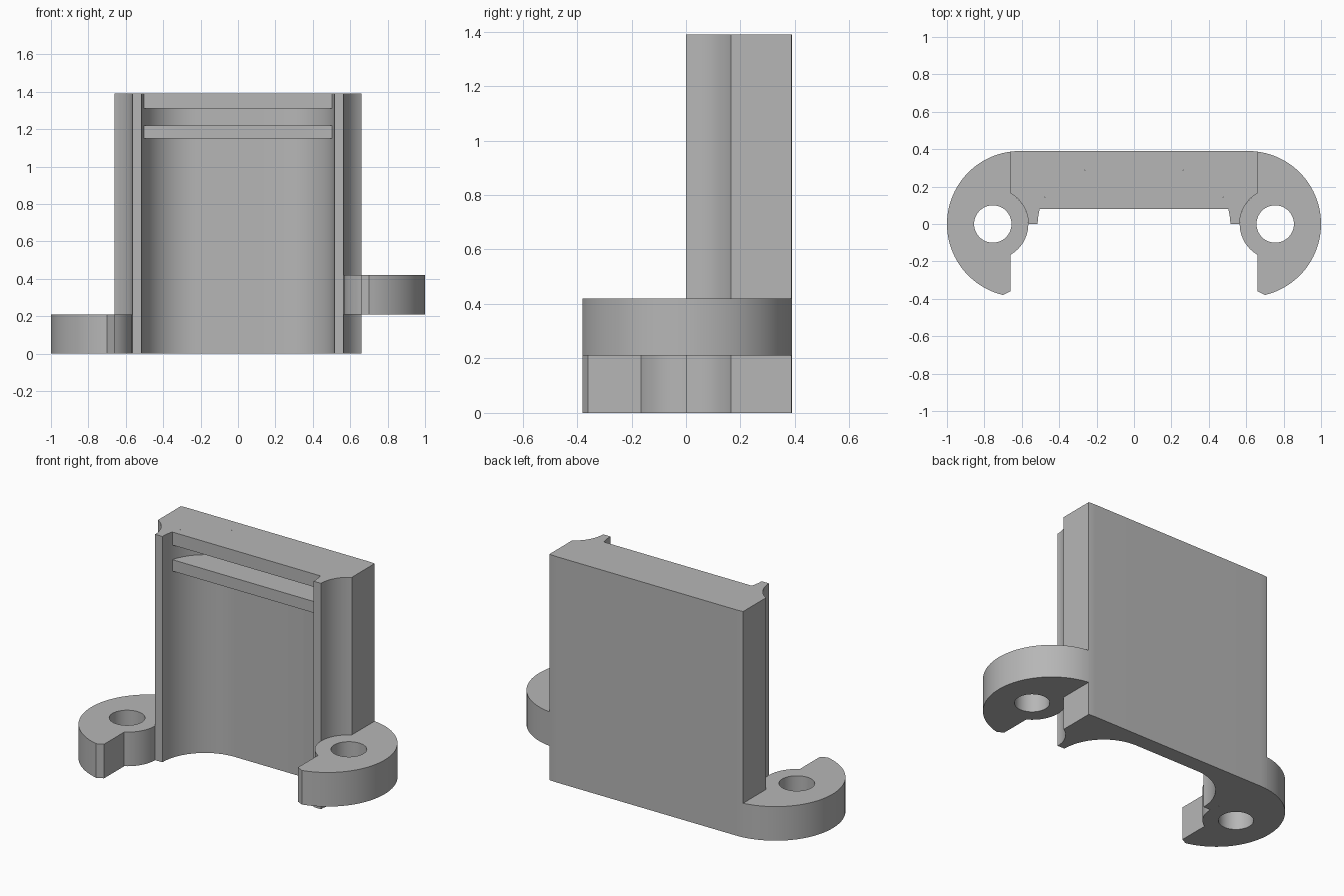
import bpy, bmesh
from math import radians, sin, cos, acos, asin, degrees

cube = bpy.data.objects.get("Cube")
if cube:
    bpy.data.objects.remove(cube, do_unlink=True)

# One plain grey material
grey = bpy.data.materials.new("light grey")
grey.use_nodes = True
COLOUR = (0.47, 0.47, 0.47, 1)
grey.diffuse_color = COLOUR
bsdf = next(n for n in grey.node_tree.nodes if n.type == 'BSDF_PRINCIPLED')
bsdf.inputs["Base Color"].default_value = COLOUR
bsdf.inputs["Roughness"].default_value = 0.6

# Main dimensions
HEIGHT, SIDE, BACK = 1.39, 0.66, 0.39
ROUND_X = 1 - BACK                    # centre of the rounded outer ends
HOLE_X, BOSS_R, HOLE_R = 0.755, 0.19, 0.1
POCKET_X, POCKET_R = 0.225, 0.29      # corner rounding of the front pocket
LIP_Y = 0.08
LUG_H = 0.21


def arc(cx, r, start, end, steps=24):
    """Points on an arc centred on (cx, 0), angles in degrees."""
    angles = [radians(start + (end - start) * i / steps) for i in range(steps + 1)]
    return [(cx + r * cos(a), r * sin(a)) for a in angles]


def mirrored(points):
    """Close a +x half outline with its mirror image."""
    return points + [(-x, y) for x, y in reversed(points)]


def prism(name, loops, z0, z1):
    """Extrude an outline, with optional hole loops, from z0 to z1."""
    bm = bmesh.new()
    edges = []
    for loop in loops:
        verts = [bm.verts.new((x, y, z0)) for x, y in loop]
        edges += [bm.edges.new((v, verts[i - 1])) for i, v in enumerate(verts)]
    bmesh.ops.triangle_fill(bm, edges=edges, use_beauty=True, use_dissolve=False)
    top = bmesh.ops.extrude_face_region(bm, geom=bm.faces[:], use_keep_orig=True)
    bmesh.ops.translate(bm, vec=(0, 0, z1 - z0),
                        verts=[g for g in top["geom"] if isinstance(g, bmesh.types.BMVert)])
    bmesh.ops.recalc_face_normals(bm, faces=bm.faces[:])
    mesh = bpy.data.meshes.new(name)
    bm.to_mesh(mesh)
    bm.free()
    mesh.materials.append(grey)
    obj = bpy.data.objects.new(name, mesh)
    bpy.context.collection.objects.link(obj)
    bpy.ops.object.select_all(action='DESELECT')
    obj.select_set(True)
    bpy.context.view_layer.objects.active = obj
    bpy.ops.object.shade_smooth_by_angle(angle=radians(25))
    return obj


# Upright body: rounded back edges, scooped sides, two front prongs, hollow front
corner = degrees(acos((SIDE - ROUND_X) / BACK))
boss = degrees(acos((SIDE - HOLE_X) / BOSS_R))
body_half = (arc(ROUND_X, BACK, 90, corner, 4)
             + arc(HOLE_X, BOSS_R, boss, 180)
             + arc(POCKET_X, POCKET_R, 0, 90))
prism("body", [mirrored(body_half)], 0, HEIGHT)

# Bars across the pocket: ledge and top lip
lip_start = degrees(asin(LIP_Y / POCKET_R))
bar = mirrored(arc(POCKET_X, POCKET_R, lip_start, 90))
prism("ledge", [bar], 1.15, 1.22)
prism("top_lip", [bar], 1.31, HEIGHT)

# Hooked hinge lugs with pin holes, at different heights
tip = degrees(acos((0.7 - ROUND_X) / BACK))
lug = (arc(ROUND_X, BACK, corner, -tip, 48)
       + [(SIDE, -0.36)]
       + arc(HOLE_X, BOSS_R, -boss, -360 + boss)[::1])
hole = arc(HOLE_X, HOLE_R, 0, 352.5, 47)
for name, side, z in (("left_lug", 1, LUG_H), ("right_lug", -1, 0)):
    loops = [[(side * x, y) for x, y in loop] for loop in (lug, hole)]
    prism(name, loops, z, z + LUG_H)
